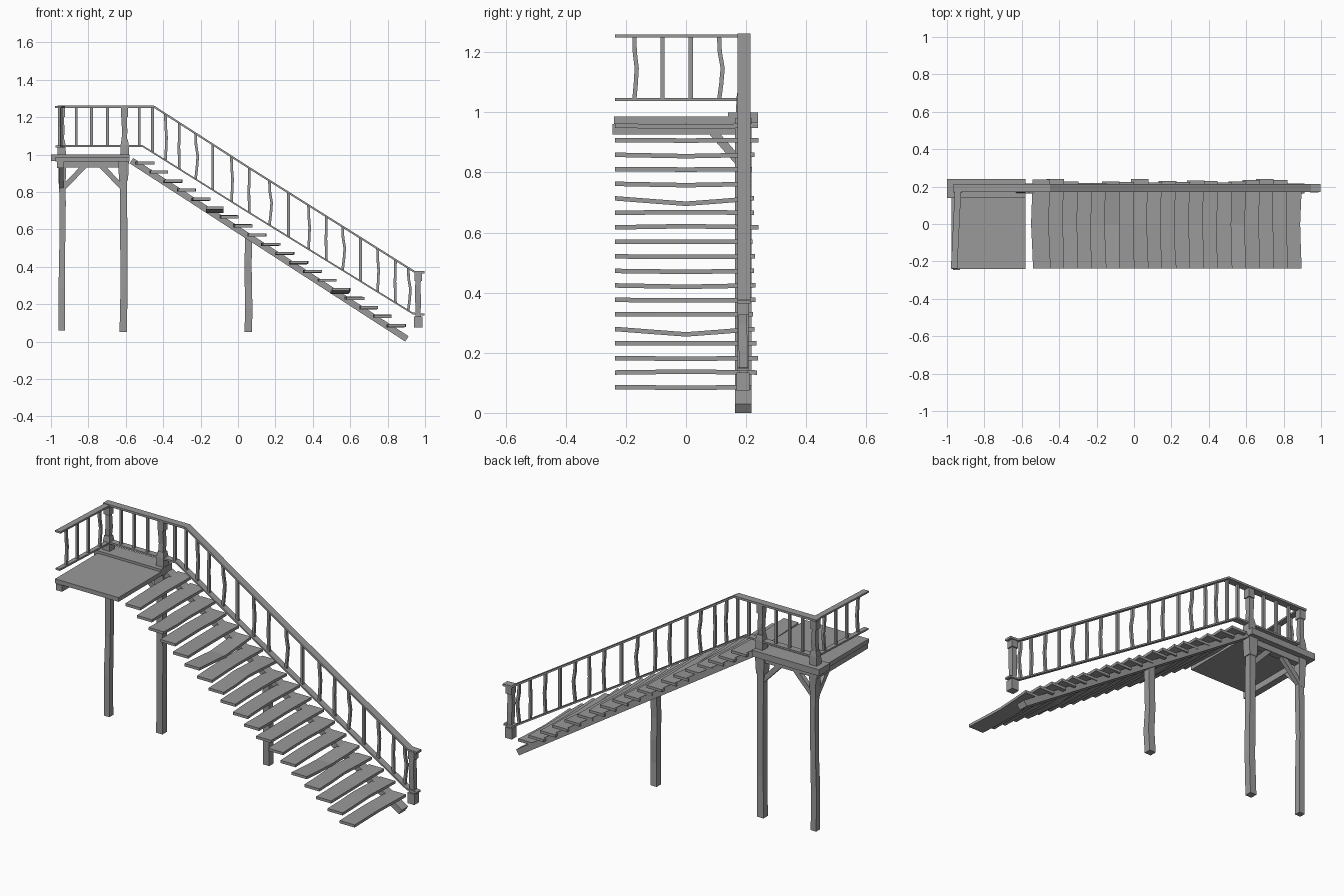
import bpy
import random
from mathutils import Vector

random.seed(4)
cube = bpy.data.objects.get("Cube")
if cube:
    bpy.data.objects.remove(cube, do_unlink=True)

wood = bpy.data.materials.new("grey_wood")
wood.use_nodes = True
GREY = (0.32, 0.32, 0.32, 1)
wood.diffuse_color = GREY
wood.node_tree.nodes["Principled BSDF"].inputs["Base Color"].default_value = GREY

X, Y, Z = Vector((1, 0, 0)), Vector((0, 1, 0)), Vector((0, 0, 1))
RAIL_Y = 0.19


def sweep(name, pts, u, v, sizes):
    """Square timber through pts; u and v span the section, sizes are full widths."""
    if isinstance(sizes, tuple):
        sizes = [sizes] * len(pts)
    verts, faces = [], []
    for p, (a, b) in zip(pts, sizes):
        for su, sv in ((-1, -1), (1, -1), (1, 1), (-1, 1)):
            verts.append(Vector(p) + u * (su * a / 2) + v * (sv * b / 2))
    last = 4 * (len(pts) - 1)
    for s in range(0, last, 4):
        for k in range(4):
            n = (k + 1) % 4
            faces.append((s + k, s + n, s + 4 + n, s + 4 + k))
    faces += [(3, 2, 1, 0), (last, last + 1, last + 2, last + 3)]
    mesh = bpy.data.meshes.new(name)
    mesh.from_pydata(verts, [], faces)
    mesh.validate()
    ob = bpy.data.objects.new(name, mesh)
    bpy.context.collection.objects.link(ob)
    mesh.materials.append(wood)
    # consistent outward normals
    import bmesh
    bm = bmesh.new()
    bm.from_mesh(mesh)
    bmesh.ops.recalc_face_normals(bm, faces=bm.faces)
    bm.to_mesh(mesh)
    bm.free()
    return ob


def box(name, x, y, z):
    """Box from three (low, high) ranges."""
    cx, cy = sum(x) / 2, sum(y) / 2
    return sweep(name, [(cx, cy, z[0]), (cx, cy, z[1])], X, Y, (x[1] - x[0], y[1] - y[0]))


def wobble(amount):
    return random.uniform(-amount, amount)


def post(name, x, z0, z1, w, y=RAIL_Y, n=5):
    """Slightly crooked upright."""
    pts, sizes = [], []
    for i in range(n):
        pts.append((x + wobble(0.003), y + wobble(0.003), z0 + (z1 - z0) * i / (n - 1)))
        s = w + wobble(0.003)
        sizes.append((s, s))
    return sweep(name, pts, X, Y, sizes)


def baluster(name, x, y, z0, z1, bend=0.0, axis=X):
    pts = []
    for t, k in ((0, 0), (0.25, 0.6), (0.5, 1), (0.75, 0.2), (1, 0)):
        pts.append(Vector((x, y, z0 + (z1 - z0) * t)) + axis * (bend * k))
    return sweep(name, pts, X, Y, (0.014, 0.014))


def height_on(path, x):
    for (xa, za), (xb, zb) in zip(path, path[1:]):
        if xa <= x <= xb:
            return za + (zb - za) * (x - xa) / (xb - xa)
    return path[-1][1]


# Treads, some bowed along their length
TREADS = 19
for i in range(TREADS):
    x, z = 0.85 - 0.0747 * i, 0.086 + 0.0483 * i
    sag = -0.018 if i in (4, 13) else wobble(0.005)
    back = 0.228 + wobble(0.014)
    pts = []
    for y, k in ((-0.237, 0), (-0.12, 0.5), (0, 1), (0.12, 0.5), (back, 0)):
        pts.append((x + wobble(0.003) - 0.006 * k, y, z + sag * k))
    sweep("tread_%02d" % (i + 1), pts, X, Z, (0.094, 0.015))

# Single stringer under the back ends of the treads
low, high = Vector((0.903, RAIL_Y, 0.0145)), Vector((-0.57, RAIL_Y, 0.967))
along = (high - low).normalized()
sweep("stringer", [low, high], Y, along.cross(Y), (0.055, 0.034))

# Landing deck and its beams
box("deck", (-0.977, -0.58), (-0.24, 0.16), (0.962, 0.986))
box("deck_back_beam", (-1.0, -0.58), (0.14, 0.24), (0.964, 1.0))
box("deck_side_joist", (-0.968, -0.93), (-0.245, 0.21), (0.927, 0.962))
box("deck_back_joist", (-0.96, -0.6), (0.172, 0.208), (0.93, 0.964))

# Legs with thicker collars under the landing
post("outer_leg", -0.94, 0.06, 0.965, 0.032)
post("inner_leg", -0.612, 0.05, 0.965, 0.037)
post("middle_leg", 0.057, 0.05, 0.565, 0.037)
sweep("outer_leg_collar", [(-0.94, RAIL_Y, 0.8), (-0.94, RAIL_Y, 0.965)], X, Y,
      [(0.034, 0.036), (0.044, 0.046)])
sweep("inner_leg_collar", [(-0.612, RAIL_Y, 0.86), (-0.612, RAIL_Y, 0.975)], X, Y,
      [(0.048, 0.048), (0.058, 0.056)])

# Diagonal braces
for name, a, b, side in (
        ("outer_brace", (-0.935, RAIL_Y, 0.82), (-0.815, RAIL_Y, 0.945), Y),
        ("inner_brace", (-0.615, RAIL_Y, 0.82), (-0.735, RAIL_Y, 0.945), Y),
        ("side_brace", (-0.945, RAIL_Y, 0.82), (-0.945, 0.085, 0.94), X)):
    direction = (Vector(b) - Vector(a)).normalized()
    sweep(name, [a, b], side, direction.cross(side), (0.026, 0.028))

# Railing posts on the landing, with wide feet and small caps
for name, x, w in (("corner", -0.943, 0.026), ("landing", -0.606, 0.028)):
    post(name + "_rail_post", x, 0.99, 1.255, w)
    sweep(name + "_post_foot", [(x, RAIL_Y, z) for z in (0.99, 1.05, 1.08)], X, Y,
          [(w + 0.02, w + 0.02), (w + 0.016, w + 0.016), (w + 0.006, w + 0.006)])
    box(name + "_post_cap", (x - w / 2 - 0.005, x + w / 2 + 0.005),
        (RAIL_Y - w / 2 - 0.005, RAIL_Y + w / 2 + 0.005), (1.2, 1.252))

# Bottom newel
post("newel", 0.964, 0.08, 0.37, 0.028)
box("newel_foot", (0.942, 0.986), (0.168, 0.212), (0.075, 0.135))
box("newel_cap", (0.945, 0.983), (0.171, 0.209), (0.325, 0.37))

# Back railing: level along the landing, then down the stairs
top_path = [(-0.965, 1.256), (-0.45, 1.256), (0.065, 0.925), (0.945, 0.372), (0.998, 0.37)]
bottom_path = [(-0.965, 1.045), (-0.51, 1.045), (0.05, 0.695), (0.935, 0.15), (0.998, 0.144)]
sweep("top_rail", [(x, RAIL_Y + 0.003, z) for x, z in top_path], Y, Z, (0.042, 0.012))
sweep("bottom_rail", [(x, RAIL_Y, z) for x, z in bottom_path], Y, Z, (0.036, 0.01))

# Side railing across the left end of the landing
for name, z, w in (("side_top_rail", 1.254, 0.034), ("side_bottom_rail", 1.042, 0.026)):
    sweep(name, [(-0.962, -0.237, z), (-0.94, 0.2, z)], X, Z, (w, 0.01))
for i, bend in enumerate((0.008, 0, 0, 0.012)):
    y = -0.172 + 0.094 * i
    baluster("side_baluster_%d" % (i + 1), -0.949 + 0.04 * y, y, 1.04, 1.254, bend, Y)

# Back balusters
level = [-0.864, -0.783, -0.698, -0.527]
sloped = [-0.457, -0.388, -0.313, -0.227, -0.136, -0.035, 0.061, 0.168,
          0.27, 0.377, 0.473, 0.559, 0.655, 0.746, 0.842, 0.91]
for i, x in enumerate(level + sloped):
    bend = (0, 0.006, -0.003, 0.012)[i % 4] if i > 3 else 0
    baluster("baluster_%02d" % (i + 1), x, RAIL_Y,
             height_on(bottom_path, x), height_on(top_path, x), bend)
